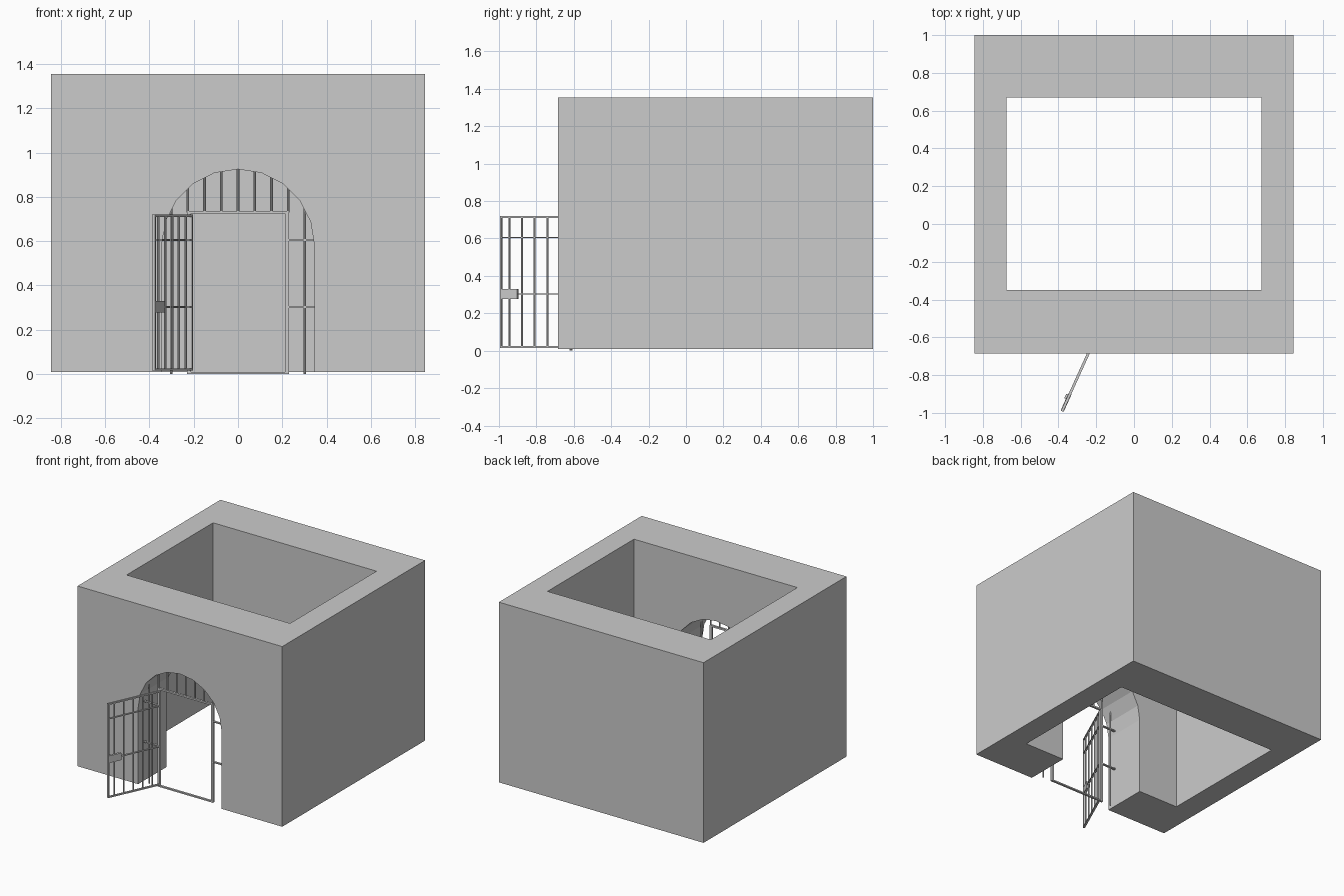
import bpy, bmesh, math
from mathutils import Matrix, Vector

if "Cube" in bpy.data.objects:
    bpy.data.objects.remove(bpy.data.objects["Cube"])

R, SPRING = 0.345, 0.58          # arch radius and springing height
GATE_Y = -0.615                  # plane of the fixed grille
HINGE = Vector((-0.21, GATE_Y, 0))
FREE = Vector((-0.381, -0.992, 0))


def finish(name, bm):
    bmesh.ops.recalc_face_normals(bm, faces=bm.faces)
    me = bpy.data.meshes.new(name)
    bm.to_mesh(me)
    bm.free()
    ob = bpy.data.objects.new(name, me)
    bpy.context.collection.objects.link(ob)
    return ob


def prism(name, pts, depth):
    """Extrude a closed outline along a vector."""
    bm = bmesh.new()
    face = bm.faces.new([bm.verts.new(p) for p in pts])
    ext = bmesh.ops.extrude_face_region(bm, geom=[face], use_keep_orig=True)
    verts = [g for g in ext["geom"] if isinstance(g, bmesh.types.BMVert)]
    bmesh.ops.translate(bm, verts=verts, vec=depth)
    return finish(name, bm)


def box(name, x0, x1, y0, y1, z0, z1):
    return prism(name, [(x0, y0, z0), (x1, y0, z0), (x1, y1, z0), (x0, y1, z0)], (0, 0, z1 - z0))


def bar(name, x, y, z0, z1, r=0.005):
    bm = bmesh.new()
    bmesh.ops.create_cone(bm, cap_ends=True, segments=8, radius1=r, radius2=r, depth=z1 - z0,
                          matrix=Matrix.Translation((x, y, (z0 + z1) / 2)))
    return finish(name, bm)


def rail(name, x0, x1, z, h=0.008, w=0.01, y=0.0):
    return box(name, x0, x1, y - w / 2, y + w / 2, z - h / 2, z + h / 2)


# Cell walls with room void and arched doorway
walls = box("cell_walls", -0.845, 0.845, -0.685, 1.0, 0.01, 1.355)
room = box("room_cutter", -0.675, 0.675, -0.35, 0.67, -0.2, 1.6)
outline = [(R, -0.8, -0.2)]
outline += [(R * math.cos(math.pi * i / 10), -0.8, SPRING + R * math.sin(math.pi * i / 10))
            for i in range(11)]
outline += [(-R, -0.8, -0.2)]
arch = prism("arch_cutter", outline, (0, 0.6, 0))
for cutter in (room, arch):
    m = walls.modifiers.new(cutter.name, 'BOOLEAN')
    m.operation, m.solver, m.object = 'DIFFERENCE', 'EXACT', cutter
bpy.context.view_layer.objects.active = walls
for m in list(walls.modifiers):
    bpy.ops.object.modifier_apply(modifier=m.name)
for cutter in (room, arch):
    bpy.data.objects.remove(cutter)


def arch_top(x):
    return SPRING + math.sqrt(R * R - x * x)


# Fixed frame around the gate opening
rail("frame_head", -0.23, 0.23, 0.73, 0.012, 0.016, GATE_Y)
rail("frame_sill", -0.23, 0.23, 0.005, 0.01, 0.016, GATE_Y)
for s, side in ((-1, "left"), (1, "right")):
    x = s * 0.221
    box("frame_post_" + side, x - 0.009, x + 0.009, GATE_Y - 0.008, GATE_Y + 0.008, 0, 0.736)
    bar("side_bar_" + side, s * 0.302, GATE_Y, 0, arch_top(0.302), 0.006)
    for z in (0.303, 0.605):
        a, b = sorted((s * 0.225, s * (R if z < SPRING else 0.344)))
        rail("side_rail_" + side, a, b, z, 0.008, 0.016, GATE_Y)

# Bars filling the arch over the gate
for i in range(-3, 4):
    bar("arch_bar", i * 0.0755, GATE_Y, 0.73, arch_top(i * 0.0755), 0.006)

# Open gate, built along +x from the hinge and then swung into place
L = (FREE - HINGE).length
gate = [rail("gate_top_rail", 0, L, 0.715, 0.01, 0.014),
        rail("gate_bottom_rail", 0, L, 0.02, 0.01, 0.014)]
for x in (0.005, L - 0.005):
    gate.append(box("gate_stile", x - 0.005, x + 0.005, -0.007, 0.007, 0.015, 0.72))
for i in range(5):
    gate.append(bar("gate_bar", L - 0.052 - i * 0.0745, 0, 0.018, 0.717, 0.006))
for z in (0.303, 0.605):
    gate.append(rail("gate_cross_rail", 0, L, z, 0.006, 0.014))
# Lock case, knob and keyhole boss
gate.append(box("lock_case", L - 0.102, L - 0.008, -0.009, 0.009, 0.277, 0.33))
gate.append(box("lock_handle", L - 0.095, L - 0.068, -0.018, -0.009, 0.292, 0.315))
swing = Matrix.Translation(HINGE) @ Matrix.Rotation(
    math.atan2(FREE.y - HINGE.y, FREE.x - HINGE.x), 4, 'Z')
for ob in gate:
    ob.data.transform(swing)
